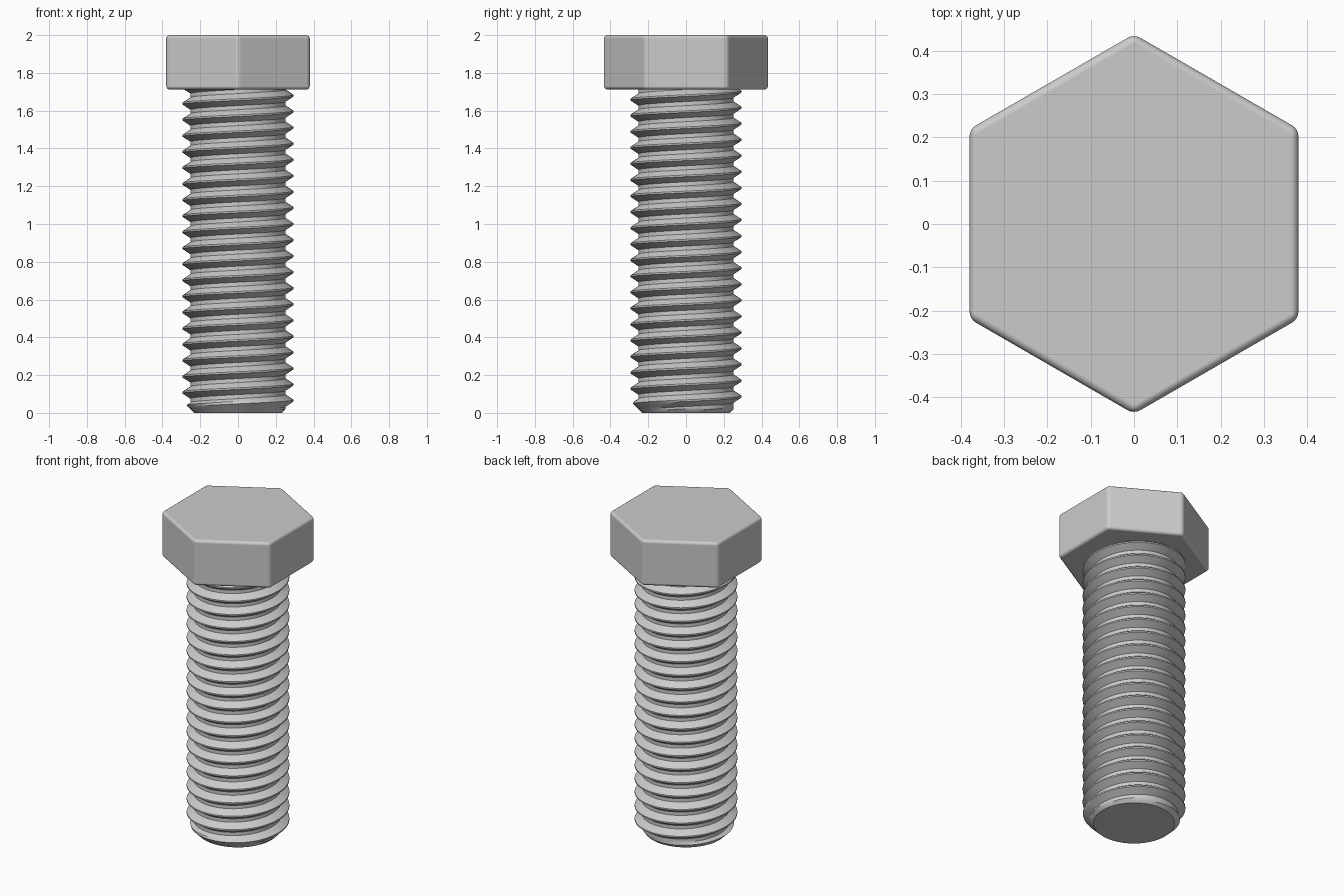
import bpy, bmesh, math

cube = bpy.data.objects.get("Cube")
if cube:
    bpy.data.objects.remove(cube, do_unlink=True)

steel = bpy.data.materials.new("grey steel")
steel.use_nodes = True
STEEL = (0.6, 0.6, 0.6, 1)
steel.diffuse_color = STEEL
steel.node_tree.nodes["Principled BSDF"].inputs["Base Color"].default_value = STEEL

HEAD_BOTTOM, TOP = 1.712, 2.0
APOTHEM = 0.38
CREST, ROOT, PITCH = 0.294, 0.252, 0.085
TIP_RADIUS = 0.233
SEGMENTS = 96


def make_object(name, bm):
    bmesh.ops.recalc_face_normals(bm, faces=bm.faces)
    mesh = bpy.data.meshes.new(name)
    bm.to_mesh(mesh)
    bm.free()
    mesh.materials.append(steel)
    obj = bpy.data.objects.new(name, mesh)
    bpy.context.collection.objects.link(obj)
    bpy.ops.object.select_all(action='DESELECT')
    bpy.context.view_layer.objects.active = obj
    obj.select_set(True)
    return obj


# Hexagonal head with corners to the front and back
bm = bmesh.new()
radius = APOTHEM / math.cos(math.pi / 6)
corners = [bm.verts.new((radius * math.sin(i * math.pi / 3),
                         radius * math.cos(i * math.pi / 3), HEAD_BOTTOM))
           for i in range(6)]
base = bm.faces.new(corners)
extruded = bmesh.ops.extrude_face_region(bm, geom=[base], use_keep_orig=True)
for v in extruded["geom"]:
    if isinstance(v, bmesh.types.BMVert):
        v.co.z = TOP
head = make_object("hex_head", bm)
bpy.ops.object.shade_smooth()
bevel = head.modifiers.new("rounded_edges", 'BEVEL')
bevel.width = 0.018
bevel.segments = 4
bevel.harden_normals = True


# Threaded shank: a tooth profile swept as a right-handed helix
def thread_radius(z, angle):
    phase = (z - 1.0) / PITCH - angle / math.tau
    away = abs(phase - round(phase)) * 2          # 0 on the crest, 1 in the root
    blend = min(max((away - 0.1) / 0.65, 0), 1)
    return min(CREST + (ROOT - CREST) * blend, TIP_RADIUS + z)


shank_top = HEAD_BOTTOM + 0.01
steps = [-0.375, -0.2, -0.05, 0.05, 0.2, 0.375, 0.5]   # rows within one turn
turns = math.ceil(shank_top / PITCH) + 2
start = round(1.0 / PITCH) + 2

bm = bmesh.new()
columns = []
for c in range(SEGMENTS + 1):
    angle = math.tau * c / SEGMENTS
    column = []
    for t in range(turns + 2):
        for s in steps:
            z = 1.0 + PITCH * (t - start + s + c / SEGMENTS)
            z = min(max(z, 0), shank_top)
            r = thread_radius(z, angle)
            column.append(bm.verts.new((r * math.cos(angle), r * math.sin(angle), z)))
    columns.append(column)
for a, b in zip(columns, columns[1:]):
    for i in range(len(a) - 1):
        bm.faces.new((a[i], b[i], b[i + 1], a[i + 1]))
bmesh.ops.remove_doubles(bm, verts=bm.verts, dist=0.0002)
bmesh.ops.holes_fill(bm, edges=[e for e in bm.edges if e.is_boundary], sides=0)
make_object("threaded_shank", bm)
bpy.ops.object.shade_smooth_by_angle(angle=math.radians(30))
